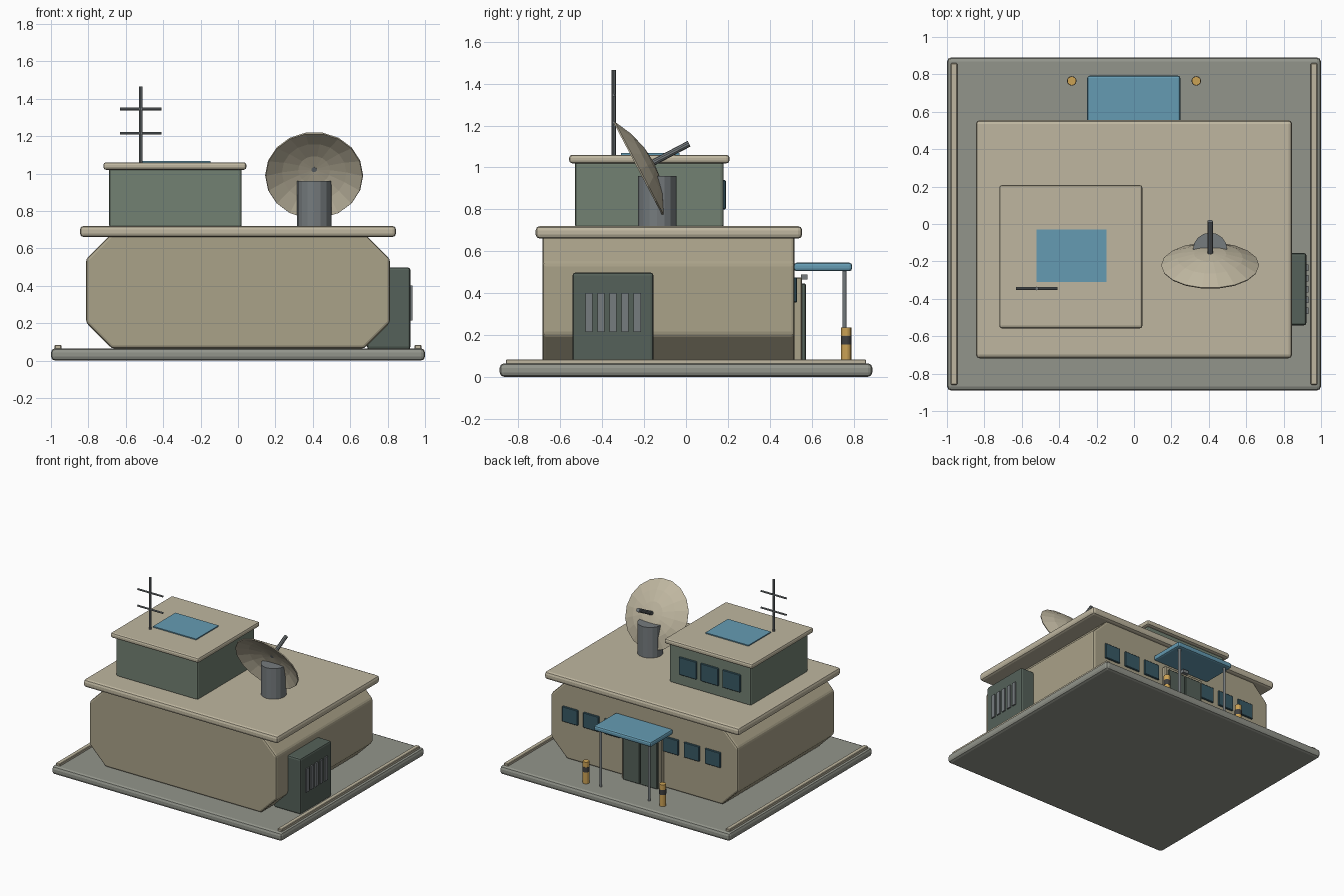
import bpy, bmesh, math
from mathutils import Vector

if "Cube" in bpy.data.objects:
    bpy.data.objects.remove(bpy.data.objects["Cube"])


def mat(name, r, g, b):
    m = bpy.data.materials.new(name)
    m.diffuse_color = (r, g, b, 1)
    m.use_nodes = True
    m.node_tree.nodes["Principled BSDF"].inputs["Base Color"].default_value = m.diffuse_color
    return m


ROOF = mat("roof_beige", .52, .47, .35)
WALL = mat("wall_tan", .40, .36, .25)
GREEN = mat("green_panel", .17, .22, .17)
DARK = mat("dark_panel", .09, .12, .10)
SLAB = mat("concrete", .29, .30, .26)
STEEL = mat("steel", .18, .20, .21)
BLUE = mat("blue_panel", .13, .33, .45)
GLASS = mat("window_glass", .04, .10, .13)
AMBER = mat("amber", .60, .36, .09)
BLACK = mat("black_band", .05, .05, .05)


def finish(bm, name, m, bevel=0, segments=2):
    bmesh.ops.recalc_face_normals(bm, faces=bm.faces)
    me = bpy.data.meshes.new(name)
    bm.to_mesh(me)
    bm.free()
    ob = bpy.data.objects.new(name, me)
    bpy.context.collection.objects.link(ob)
    me.materials.append(m)
    if bevel:
        mod = ob.modifiers.new("edge_bevel", 'BEVEL')
        mod.width, mod.segments = bevel, segments
    return ob


def box(name, xs, ys, zs, m, bevel=0.0, segments=2):
    bm = bmesh.new()
    bmesh.ops.create_cube(bm, size=1)
    for v in bm.verts:
        v.co = Vector([(r[0] + r[1]) / 2 + c * (r[1] - r[0]) for c, r in zip(v.co, (xs, ys, zs))])
    return finish(bm, name, m, bevel, segments)


def rod(name, a, b, radius, m, sides=12):
    a, b = Vector(a), Vector(b)
    bm = bmesh.new()
    bmesh.ops.create_cone(bm, cap_ends=True, segments=sides, radius1=radius,
                          radius2=radius, depth=(b - a).length)
    ob = finish(bm, name, m)
    ob.location = (a + b) / 2
    ob.rotation_euler = (b - a).to_track_quat('Z', 'Y').to_euler()
    return ob


# Ground slab and kerbs
box("ground_slab", (-1, 1), (-.89, .89), (0, .065), SLAB, .022)
for s, side in ((-1, "left"), (1, "right")):
    box(f"kerb_{side}", sorted((s * .98, s * .945)), (-.86, .86), (.055, .084), ROOF, .004, 1)

# Main building: eight-sided section run from front to back
H, C = .812, .137
prof = [(-H + C, .065), (H - C, .065), (H, .065 + C), (H, .68 - C),
        (H - C, .68), (-H + C, .68), (-H, .68 - C), (-H, .065 + C)]
bm = bmesh.new()
face = bm.faces.new([bm.verts.new((x, -.685, z)) for x, z in prof])
ext = bmesh.ops.extrude_face_region(bm, geom=[face])
bmesh.ops.translate(bm, vec=(0, 1.203, 0),
                    verts=[g for g in ext["geom"] if isinstance(g, bmesh.types.BMVert)])
finish(bm, "main_building", WALL, .015)
box("main_roof", (-.845, .845), (-.718, .555), (.66, .72), ROOF, .02)

# Upper room with roof and skylight
box("upper_room", (-.69, .02), (-.53, .18), (.71, 1.03), GREEN, .015)
box("upper_roof", (-.72, .045), (-.558, .208), (1.02, 1.06), ROOF, .014)
box("skylight", (-.522, -.147), (-.31, -.03), (1.05, 1.068), BLUE)

# Windows on the back
for i in range(3):
    x = -.145 - .19 * i
    box(f"upper_window_{i + 1}", (x - .077, x + .077), (.17, .19), (.80, .94), GLASS, .004, 1)
for i, x in enumerate((.64, .457, .274, -.234, -.417, -.60)):
    box(f"main_window_{i + 1}", (x - .068, x + .068), (.51, .53), (.355, .475), GLASS, .004, 1)

# Doorway
box("door_frame", (-.17, .17), (.51, .555), (.06, .475), WALL, .006, 1)
for s, side in ((-1, "left"), (1, "right")):
    box(f"door_leaf_{side}", sorted((s * .003, s * .15)), (.55, .572), (.065, .445), DARK, .004, 1)
box("door_lamp", (-.025, .025), (.55, .58), (.465, .49), STEEL)

# Canopy, posts and bollards
box("canopy", (-.25, .248), (.515, .793), (.505, .545), BLUE, .013)
for s, side in ((-1, "left"), (1, "right")):
    rod(f"canopy_post_{side}", (s * .21, .757, .06), (s * .21, .757, .51), .01, STEEL)
    x = s * .333
    rod(f"bollard_{side}", (x, .765, .06), (x, .765, .235), .024, AMBER, 14)
    rod(f"bollard_band_{side}", (x, .765, .155), (x, .765, .195), .0255, BLACK, 14)

# Ventilation unit on the right wall
box("vent_unit", (.69, .922), (-.542, -.155), (.06, .498), DARK, .014)
for i in range(5):
    y = -.463 + .0575 * i
    box(f"vent_slat_{i + 1}", (.91, .932), (y - .017, y + .017), (.215, .40), STEEL)

# Dish: shallow faceted bowl, its crown towards the back
rod("dish_pedestal", (.407, -.138, .71), (.407, -.138, .96), .092, STEEL, 16)
axis = Vector((0, .885, .465)).normalized()
N, R, D = 18, .262, .075
bm = bmesh.new()
crown = bm.verts.new((0, 0, D))
rings = []
for f in (.33, .67, 1):
    rings.append([bm.verts.new((R * f * math.cos(2 * math.pi * k / N),
                                R * f * math.sin(2 * math.pi * k / N),
                                D * (1 - f * f))) for k in range(N)])
for k in range(N):
    j = (k + 1) % N
    bm.faces.new((crown, rings[0][k], rings[0][j]))
    for a, b in zip(rings, rings[1:]):
        bm.faces.new((a[k], b[k], b[j], a[j]))
dish = finish(bm, "dish", ROOF)
dish.location = (.407, -.22, .99)
dish.rotation_euler = axis.to_track_quat('Z', 'Y').to_euler()
thick = dish.modifiers.new("thickness", 'SOLIDIFY')
thick.thickness = .008
root = Vector((.407, -.22, .99)) + axis * (D - .01)
rod("dish_feed", root, root + axis * .20, .015, STEEL, 10)

# Antenna mast and crossbars
rod("antenna_mast", (-.52, -.345, 1.05), (-.52, -.345, 1.465), .01, STEEL, 8)
for i, z in enumerate((1.215, 1.345)):
    rod(f"antenna_bar_{i + 1}", (-.63, -.345, z), (-.41, -.345, z), .007, STEEL, 8)
